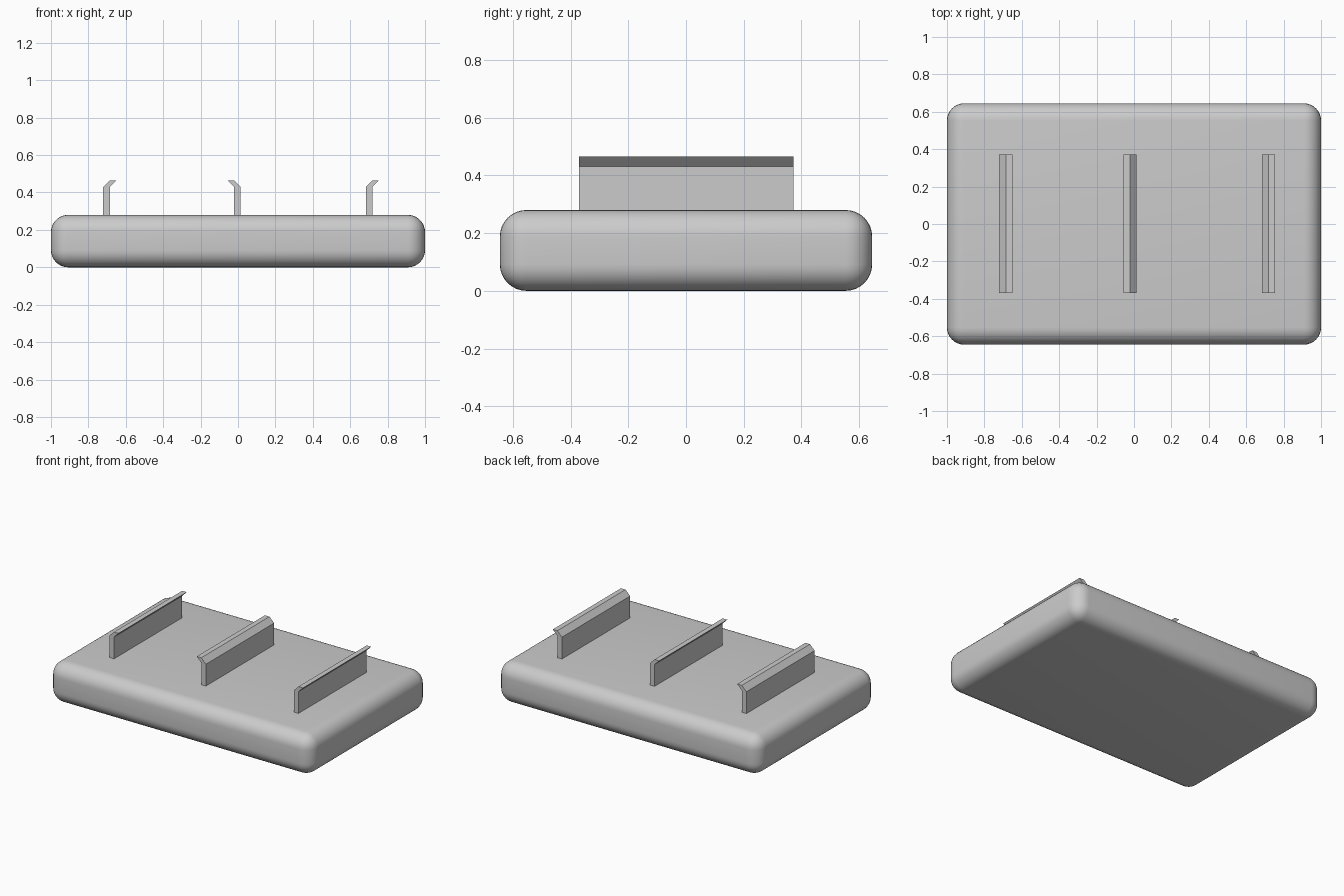
import bpy
import bmesh

cube = bpy.data.objects.get("Cube")
if cube:
    bpy.data.objects.remove(cube, do_unlink=True)

# One plain grey for the whole model
grey = bpy.data.materials.new("grey")
grey.use_nodes = True
grey.diffuse_color = (0.6, 0.6, 0.6, 1)
grey.node_tree.nodes["Principled BSDF"].inputs["Base Color"].default_value = (0.6, 0.6, 0.6, 1)


def add_object(name, bm):
    bmesh.ops.recalc_face_normals(bm, faces=bm.faces)
    mesh = bpy.data.meshes.new(name)
    bm.to_mesh(mesh)
    bm.free()
    mesh.materials.append(grey)
    obj = bpy.data.objects.new(name, mesh)
    bpy.context.collection.objects.link(obj)
    return obj


# Base slab with rounded edges
bm = bmesh.new()
bmesh.ops.create_cube(bm, size=1)
for v in bm.verts:
    v.co = (v.co.x * 2, v.co.y * 1.29, (v.co.z + 0.5) * 0.28)
slab = add_object("base_slab", bm)
bevel = slab.modifiers.new("rounded_edges", "BEVEL")
bevel.width = 0.092
bevel.segments = 8
bpy.ops.object.select_all(action="DESELECT")
slab.select_set(True)
bpy.context.view_layer.objects.active = slab
bpy.ops.object.modifier_apply(modifier=bevel.name)
bpy.ops.object.shade_smooth_by_angle()

# Hooked rail cross-section, centred on the stem
PROFILE = [(-0.0175, 0.27), (0.0175, 0.27), (0.0175, 0.43),
           (0.0525, 0.465), (0.0175, 0.465), (-0.0175, 0.43)]


def add_rail(name, x, side):
    bm = bmesh.new()
    face = bm.faces.new([bm.verts.new((x + side * px, -0.37, pz)) for px, pz in PROFILE])
    ext = bmesh.ops.extrude_face_region(bm, geom=[face])
    verts = [g for g in ext["geom"] if isinstance(g, bmesh.types.BMVert)]
    bmesh.ops.translate(bm, verts=verts, vec=(0, 0.742, 0))
    add_object(name, bm)


# Outer rails hook toward +x, the middle one the other way
add_rail("right_rail", -0.703, 1)
add_rail("middle_rail", -0.003, -1)
add_rail("left_rail", 0.702, 1)
